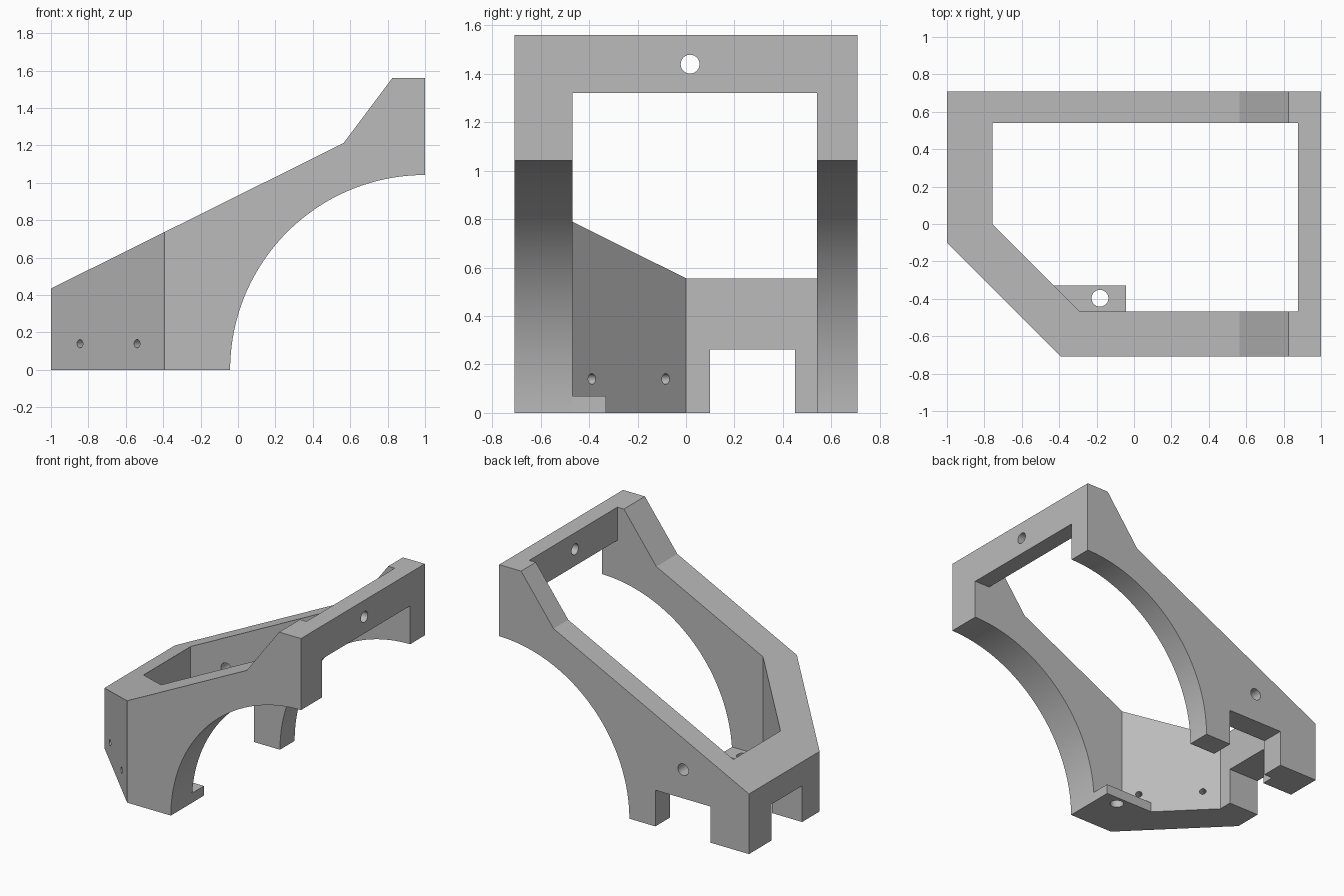
import bpy
import math
from mathutils import Vector

if "Cube" in bpy.data.objects:
    bpy.data.objects.remove(bpy.data.objects["Cube"], do_unlink=True)

grey = bpy.data.materials.new("light grey plastic")
grey.use_nodes = True
colour = (0.5, 0.5, 0.5, 1)
grey.diffuse_color = colour
grey.node_tree.nodes["Principled BSDF"].inputs["Base Color"].default_value = colour


def prism(name, outline, axis, low, high):
    """Extrude a 2D outline along y (outline in xz) or z (outline in xy)."""
    def place(p, d):
        return (p[0], d, p[1]) if axis == "y" else (p[0], p[1], d)
    n = len(outline)
    verts = [place(p, d) for d in (low, high) for p in outline]
    faces = [list(range(n))[::-1], list(range(n, 2 * n))]
    faces += [[i, (i + 1) % n, (i + 1) % n + n, i + n] for i in range(n)]
    mesh = bpy.data.meshes.new(name)
    mesh.from_pydata(verts, [], faces)
    if axis == "y":
        mesh.flip_normals()
    mesh.materials.append(grey)
    obj = bpy.data.objects.new(name, mesh)
    bpy.context.collection.objects.link(obj)
    return obj


def box(name, x, y, z):
    outline = [(x[0], y[0]), (x[1], y[0]), (x[1], y[1]), (x[0], y[1])]
    return prism(name, outline, "z", *z)


def drill(name, centre, direction, radius, length):
    bpy.ops.mesh.primitive_cylinder_add(vertices=32, radius=radius, depth=length, location=centre)
    obj = bpy.context.object
    obj.name = name
    obj.rotation_euler = Vector(direction).to_track_quat("Z", "Y").to_euler()
    obj.data.materials.append(grey)
    return obj


def combine(target, tool, operation="DIFFERENCE"):
    tool.hide_render = True
    mod = target.modifiers.new(tool.name, "BOOLEAN")
    mod.operation, mod.solver, mod.object = operation, "EXACT", tool
    bpy.context.view_layer.objects.active = target
    bpy.ops.object.modifier_apply(modifier=mod.name)
    bpy.data.objects.remove(tool, do_unlink=True)


# Side profile with the large quarter-round arch
R, STEPS = 1.042, 48
arch = [(1 - R * math.cos(a), R * math.sin(a))
        for a in (math.pi / 2 * i / STEPS for i in range(STEPS + 1))]
profile = [(-1, 0)] + arch + [(1, 1.56), (0.825, 1.56), (0.565, 1.213), (-1, 0.435)]
frame = prism("bracket_frame", profile, "y", -0.708, 0.708)

# Cut-off corner, open middle and gap under the cross bar
combine(frame, prism("corner_cut", [(-1.2, 0.1), (-1.2, -0.91), (-0.19, -0.91)], "z", -1, 2))
cavity = [(-0.757, 0.54), (-0.757, 0), (-0.289, -0.468), (0.877, -0.468), (0.877, 0.54)]
combine(frame, prism("cavity_cut", cavity, "z", -1, 2))
combine(frame, box("bar_gap", (0.7, 1.2), (-0.468, 0.54), (-1, 1.32)))

# Cable notches in the end wall and the side wall
combine(frame, box("end_notch", (-1.2, -0.6), (0.1, 0.45), (-1, 0.262)))
combine(frame, box("side_notch", (-0.69, -0.25), (0.5, 0.9), (-1, 0.262)))

# Mounting tab in the inner corner
tab = [(-0.48, -0.33), (-0.3, -0.55), (-0.042, -0.55), (-0.042, -0.33)]
combine(frame, prism("mounting_tab", tab, "z", 0, 0.07), "UNION")

# Screw holes
combine(frame, drill("tab_hole", (-0.182, -0.397, 0), (0, 0, 1), 0.045, 0.4))
combine(frame, drill("bar_hole", (0.94, 0.017, 1.44), (1, 0, 0), 0.039, 0.4))
combine(frame, drill("side_hole", (-0.473, 0.62, 0.47), (0, 1, 0), 0.042, 0.4))
for x, y in ((-0.76, -0.17), (-0.455, -0.475)):
    combine(frame, drill("corner_hole", (x, y, 0.14), (1, 1, 0), 0.022, 0.5))

# Smooth arch and holes, sharp edges elsewhere
bpy.ops.object.select_all(action="DESELECT")
frame.select_set(True)
bpy.context.view_layer.objects.active = frame
bpy.ops.object.shade_smooth_by_angle(angle=math.radians(25))
